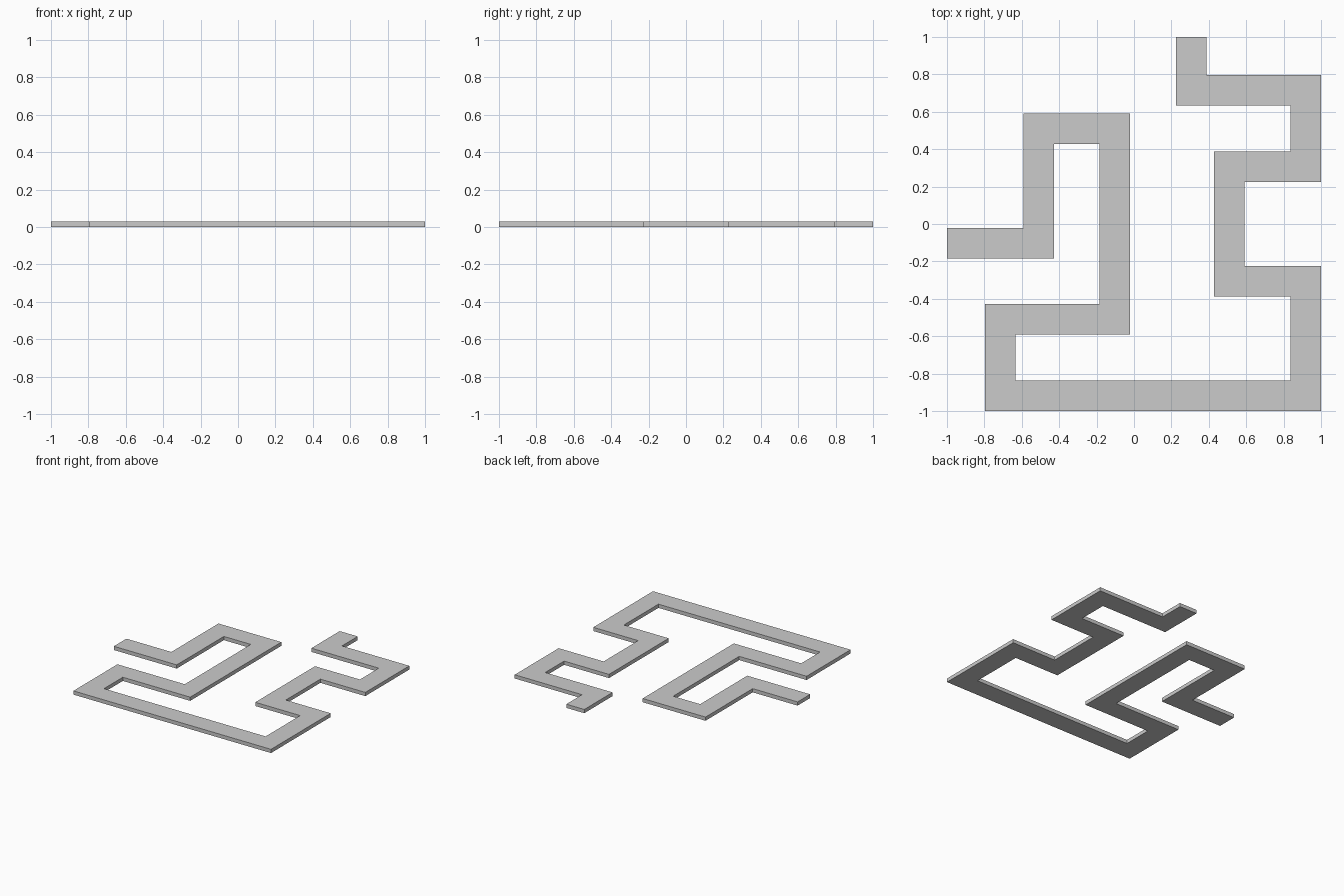
import bpy, bmesh
from mathutils import Vector

if "Cube" in bpy.data.objects:
    bpy.data.objects.remove(bpy.data.objects["Cube"])

U = 1 / 4.9            # lattice spacing
HALF = 0.4 * U         # half the strip width
THICK = 0.15 * U

# Centre line: start point, then alternating x / y stops in lattice units
x, y = -4.9, -0.5
stops = [-2.5, 2.5, -0.5, -2.5, -3.5, -4.5, 4.5, -1.5, 2.5, 1.5, 4.5, 3.5, 1.5, 4.9]
path = [Vector((x, y)) * U]
for i, s in enumerate(stops):
    if i % 2 == 0:
        x = s
    else:
        y = s
    path.append(Vector((x, y)) * U)


def offset_side(points, dist):
    """Mitred offset of a right-angled path."""
    dirs = [(b - a).normalized() for a, b in zip(points, points[1:])]
    normals = [Vector((-d.y, d.x)) for d in dirs]
    out = [points[0] + normals[0] * dist]
    for p, n0, n1 in zip(points[1:-1], normals, normals[1:]):
        out.append(p + (n0 + n1) * dist)
    out.append(points[-1] + normals[-1] * dist)
    return out


# Meander strip: one flat outline, extruded upwards
outline = offset_side(path, -HALF) + offset_side(path, HALF)[::-1]
bm = bmesh.new()
base = bm.faces.new([bm.verts.new((p.x, p.y, 0)) for p in outline])
ext = bmesh.ops.extrude_face_region(bm, geom=[base], use_keep_orig=True)
top = [v for v in ext["geom"] if isinstance(v, bmesh.types.BMVert)]
bmesh.ops.translate(bm, verts=top, vec=(0, 0, THICK))
bmesh.ops.recalc_face_normals(bm, faces=bm.faces)
mesh = bpy.data.meshes.new("meander_strip")
bm.to_mesh(mesh)
bm.free()
bpy.context.collection.objects.link(bpy.data.objects.new("meander_strip", mesh))
